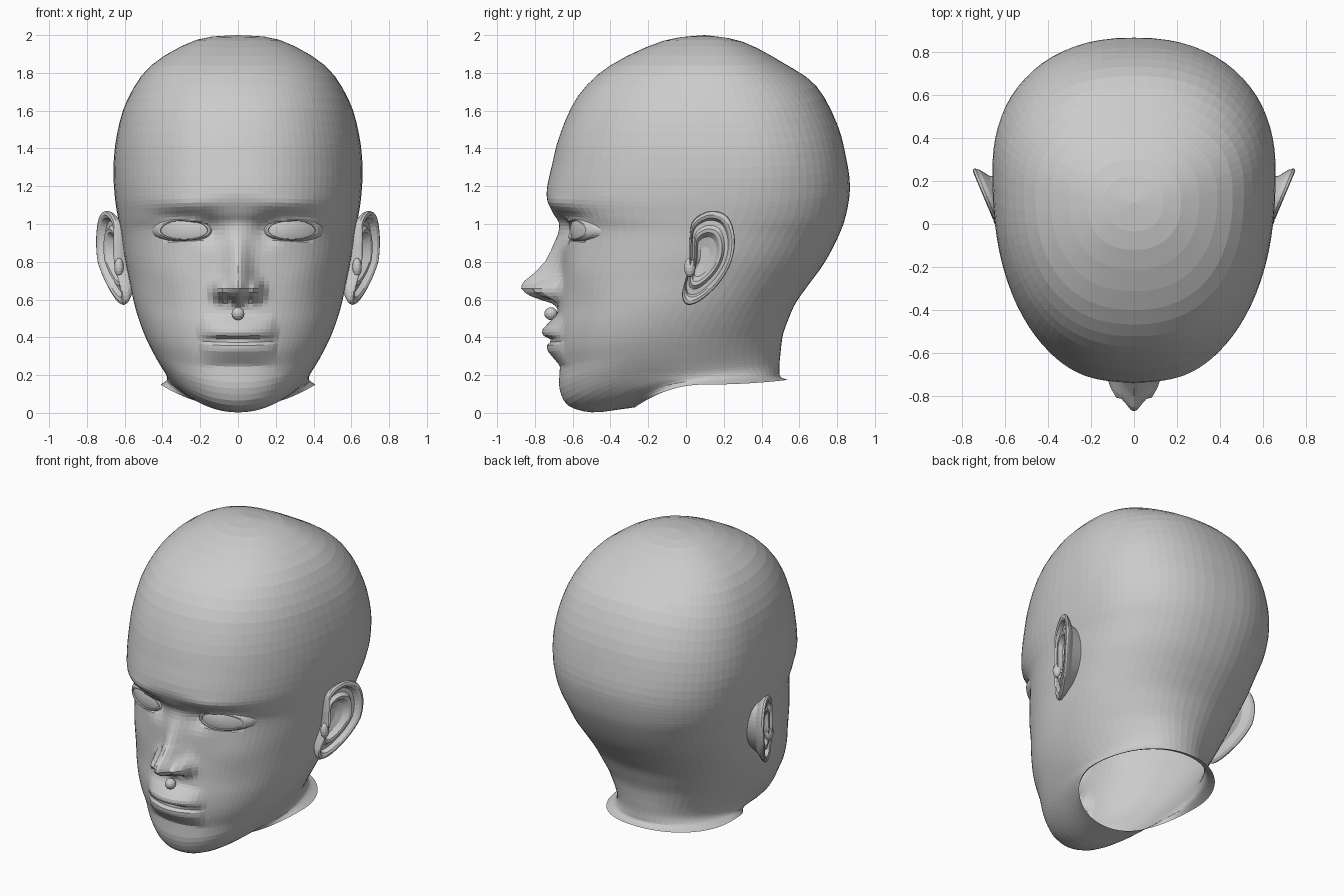
import bpy, math
from math import sin, cos, pi, exp, sqrt

if "Cube" in bpy.data.objects:
    bpy.data.objects.remove(bpy.data.objects["Cube"])


def spline(keys, t, closed=False):
    """Catmull-Rom through tuples, t measured in key steps."""
    n = len(keys)
    i = int(t) if closed else min(int(t), n - 2)
    f = t - i
    pick = (lambda k: keys[k % n]) if closed else (lambda k: keys[max(0, min(n - 1, k))])
    return [0.5 * (2 * b + (c - a) * f + (2 * a - 5 * b + 4 * c - d) * f * f + (3 * b - a - 3 * c + d) * f ** 3)
            for a, b, c, d in zip(pick(i - 1), pick(i), pick(i + 1), pick(i + 2))]


def ramp(keys, z):
    """Linear lookup in (z, value) pairs, descending z; zero outside."""
    for (z1, v1), (z0, v0) in zip(keys, keys[1:]):
        if z0 <= z <= z1:
            return v0 + (v1 - v0) * (z - z0) / (z1 - z0)
    return 0.0


def blob(x, z, cx, cz, sx, sz):
    return exp(-((x - cx) / sx) ** 2 - ((z - cz) / sz) ** 2)


def loft(name, rings, mirror=False, cap=False):
    """Skin a list of closed rings with quads."""
    n = len(rings[0])
    verts = [p for r in rings for p in r]
    faces = [(i * n + j, (i + 1) * n + j, (i + 1) * n + (j + 1) % n, i * n + (j + 1) % n)
             for i in range(len(rings) - 1) for j in range(n)]
    if cap:
        faces.append(tuple(range((len(rings) - 1) * n, len(rings) * n)))
    me = bpy.data.meshes.new(name)
    me.from_pydata(verts, [], faces)
    ob = bpy.data.objects.new(name, me)
    bpy.context.collection.objects.link(ob)
    finish(ob, mirror)
    return ob


def finish(ob, mirror):
    import bmesh
    bm = bmesh.new()
    bm.from_mesh(ob.data)
    bmesh.ops.remove_doubles(bm, verts=bm.verts, dist=0.0005)
    bmesh.ops.recalc_face_normals(bm, faces=bm.faces)
    bm.to_mesh(ob.data)
    bm.free()
    if mirror:
        ob.modifiers.new("mirror", 'MIRROR').use_axis = (True, False, False)


def ball(name, centre, radii, mirror=False, seg=16):
    rings = []
    for i in range(seg // 2 + 1):
        p = pi * i / (seg // 2)
        rings.append([(centre[0] + radii[0] * sin(p) * cos(2 * pi * j / seg),
                       centre[1] + radii[1] * sin(p) * sin(2 * pi * j / seg),
                       centre[2] + radii[2] * cos(p)) for j in range(seg)])
    return loft(name, rings, mirror)


# Head outlines from crown to neck rim: front (y, z), side (x, y, z), back (y, z)
FRONT = [(.1, 2), (-.12, 1.97), (-.40, 1.84), (-.57, 1.68), (-.665, 1.48), (-.71, 1.31), (-.738, 1.16),
         (-.705, 1.06), (-.66, .99), (-.66, .86), (-.665, .72), (-.675, .58), (-.69, .46), (-.69, .34),
         (-.67, .23), (-.67, .13), (-.625, .04), (-.5, .003), (-.34, .02), (-.27, .03)]
SIDE = [(0, .1, 2), (.22, .11, 1.975), (.46, .14, 1.84), (.585, .18, 1.66), (.64, .22, 1.48), (.66, .24, 1.3),
        (.652, .22, 1.14), (.635, .19, 1.03), (.62, .15, .95), (.60, .09, .82), (.575, .03, .70),
        (.55, -.04, .58), (.52, -.1, .48), (.485, -.14, .39), (.445, -.15, .31), (.41, -.13, .25),
        (.385, -.08, .21), (.375, 0, .185), (.38, .08, .17), (.41, .1, .15)]
BACK = [(.1, 2), (.3, 1.965), (.52, 1.85), (.69, 1.73), (.80, 1.53), (.85, 1.34), (.868, 1.19), (.845, 1.04),
        (.80, .92), (.73, .79), (.65, .68), (.58, .58), (.54, .49), (.515, .42), (.505, .36), (.5, .31),
        (.495, .26), (.495, .22), (.5, .19), (.54, .175)]

# Face relief
NOSE = [(1.04, 0), (.95, .02), (.86, .055), (.8, .085), (.74, .14), (.69, .2), (.66, .205), (.625, .17),
        (.6, .1), (.575, .02), (.55, 0)]
LIPS = [(.52, 0), (.47, .045), (.435, .075), (.405, .06), (.385, .012), (.36, .045), (.33, .045),
        (.29, .02), (.25, -.005), (.22, 0)]


def relief(x, z):
    x = abs(x)
    out = ramp(NOSE, z) * exp(-(x / (.062 + .02 * blob(0, z, 0, .65, 1, .08))) ** 2)
    out += .085 * blob(x, z, .095, .65, .034, .045)           # nostril wings
    out -= .05 * blob(x, z, .05, .597, .022, .016)            # nostrils
    out += ramp(LIPS, z) * max(0, 1 - (x / .205) ** 2) ** .75  # lips
    out -= .04 * blob(x, z, .15, .97, .06, .07)               # inner eye corner
    out -= .025 * blob(x, z, .3, 1.04, .13, .03)              # upper eye fold
    out += .015 * blob(x, z, .27, 1.11, .17, .04)             # brow
    out += .018 * blob(x, z, .38, .74, .13, .12)              # cheekbone
    e = ((x - .285) / .125) ** 2 + ((z - .965) / .05) ** 2
    out -= .05 * max(0, min(1, 2 * (1.1 - e)))                # eye opening
    return out


# Head and neck
HALF = 44
rings = []
for k in range(19):
    steps = 3 if k < 6 else 5 if k < 9 else 7 if k < 14 else 3
    for s in range(steps + (k == 18)):
        t = k + s / steps
        (yf, zf), (w, ys, zs), (yb, zb) = spline(FRONT, t), spline(SIDE, t), spline(BACK, t)
        p = 2 / (2.3 - .2 * max(0, min(1, (t - 7) / 6)))
        ring = []
        for j in range(2 * HALF):
            side = 1 if j <= HALF else -1
            a = pi * ((j if j <= HALF else 2 * HALF - j) / HALF) ** 1.35
            c, sn = cos(a), max(0, sin(a))
            x = side * w * sn ** p
            yend, zend = (yf, zf) if c > 0 else (yb, zb)
            y = ys + (yend - ys) * abs(c) ** p
            z = zs + (zend - zs) * c * c
            if c > 0 and z > .2:
                y -= relief(x, z)
            ring.append((x, y, z))
        rings.append(ring)
loft("head", rings)


# Eyes: a sheared ball with raised lids around an almond opening
def eye_y(x, z):
    d = 1 - ((x - .285) / .2) ** 2 - ((z - .965) / .15) ** 2
    return -.447 - .15 * sqrt(max(.02, d)) + .35 * (x - .285)


def almond(scale, dy):
    pts = []
    for j in range(32):
        a = 2 * pi * j / 32
        h = .056 if sin(a) > 0 else .046
        x, z = .285 + .13 * scale * cos(a), .965 + h * scale * sin(a)
        pts.append((x, eye_y(x, z) + dy, z))
    return pts


loft("eyelids", [almond(*r) for r in ((1.4, .035), (1.22, -.002), (1.06, -.014), (.97, -.012), (.93, .012))], True)
loft("eyeball", [almond(s, 0) for s in (1.1, .9, .7, .45, .2, .001)], True)

# Small blob between nose and lip
ball("philtrum", (0, -.715, .525), (.034, .035, .034))

# Ears: outline in (y, z) lofted from the skull over the rim into the bowl
EAR = [(.02, .93), (.04, 1.02), (.13, 1.07), (.22, 1.04), (.258, .93), (.24, .8), (.17, .68), (.07, .59),
       (.0, .575), (-.02, .64), (.015, .78)]


def ear_ring(scale, dx, flat=None):
    pts = []
    for j in range(44):
        y, z = spline(EAR, j / 4, True)
        y, z = .09 + (y - .09) * scale, .83 + (z - .83) * scale
        x = .64 + .42 * y - .15 * max(0, .8 - z) + dx
        pts.append((flat if flat else x, y, z))
    return pts


loft("ear", [ear_ring(.7, 0, .56), ear_ring(.8, -.06), ear_ring(.96, -.028), ear_ring(1, -.008), ear_ring(.98, .004),
             ear_ring(.91, .008), ear_ring(.84, 0), ear_ring(.79, -.028), ear_ring(.68, -.028),
             ear_ring(.6, -.008), ear_ring(.52, -.012), ear_ring(.42, -.045), ear_ring(.2, -.06)], True, True)
ball("ear_tragus", (.63, .02, .77), (.025, .03, .05), True)
